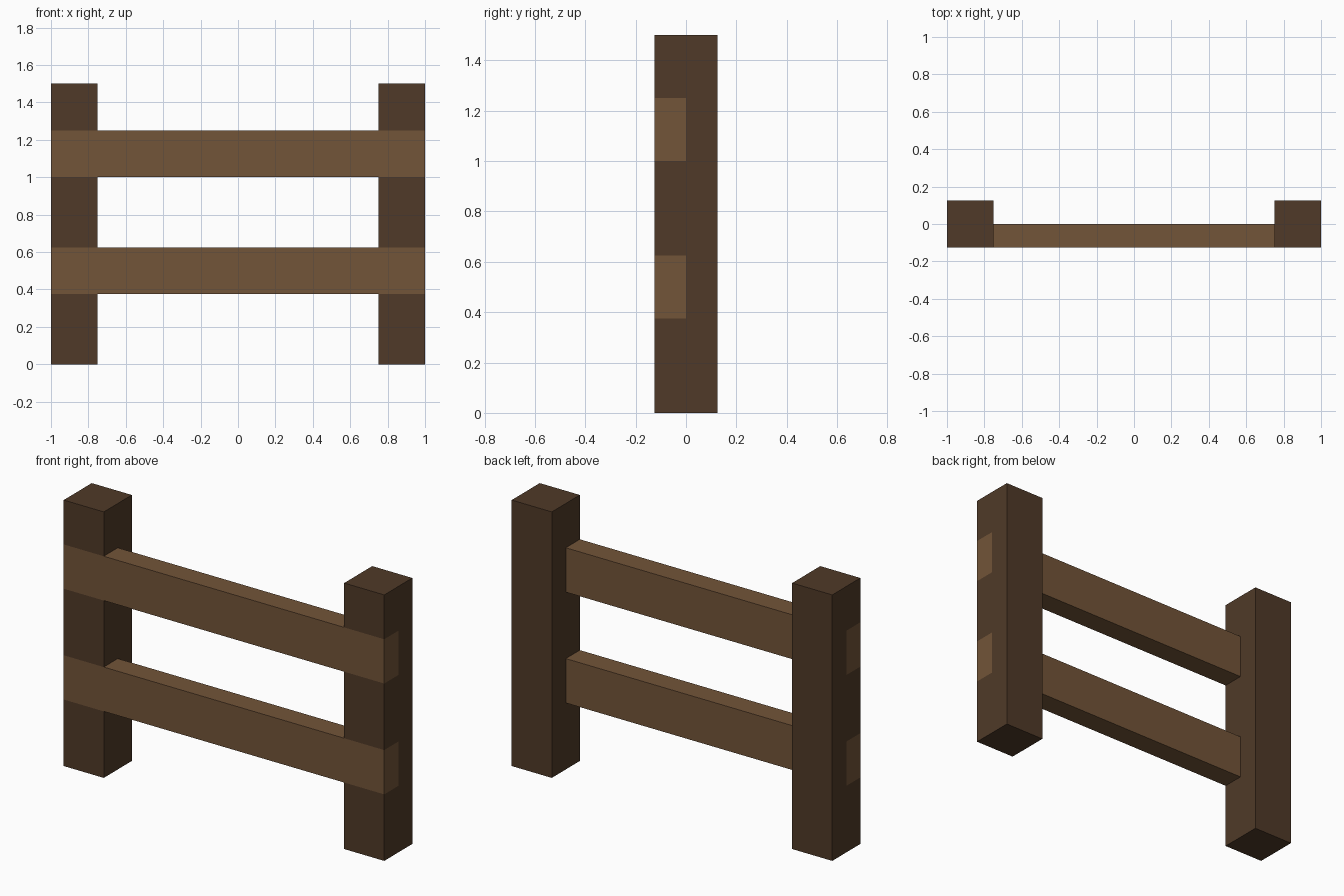
import bpy, bmesh
from mathutils import Vector

if "Cube" in bpy.data.objects:
    bpy.data.objects.remove(bpy.data.objects["Cube"])

HALF_LENGTH, POST, HEIGHT = 1.0, 0.25, 1.5
FRONT, MID, BACK = -0.125, 0.0, 0.125
RAILS = {"lower_rail": (0.375, 0.625), "upper_rail": (1.0, 1.25)}


def material(name, color):
    mat = bpy.data.materials.new(name)
    mat.diffuse_color = (*color, 1)
    mat.use_nodes = True
    mat.node_tree.nodes["Principled BSDF"].inputs["Base Color"].default_value = mat.diffuse_color
    return mat


def extrude_x(name, profile, x0, x1, mat):
    """Extrude a closed (y, z) profile along x from x0 to x1."""
    bm = bmesh.new()
    face = bm.faces.new([bm.verts.new((x0, y, z)) for y, z in profile])
    result = bmesh.ops.extrude_face_region(bm, geom=[face], use_keep_orig=True)
    moved = [v for v in result["geom"] if isinstance(v, bmesh.types.BMVert)]
    bmesh.ops.translate(bm, verts=moved, vec=Vector((x1 - x0, 0, 0)))
    bmesh.ops.recalc_face_normals(bm, faces=bm.faces)
    mesh = bpy.data.meshes.new(name)
    bm.to_mesh(mesh)
    bm.free()
    mesh.materials.append(mat)
    obj = bpy.data.objects.new(name, mesh)
    bpy.context.collection.objects.link(obj)
    return obj


dark_wood = material("dark_wood", (0.080, 0.042, 0.021))
light_wood = material("light_wood", (0.170, 0.089, 0.040))

# Posts, notched on the front so the rails sit flush
post_profile = [(BACK, HEIGHT), (BACK, 0), (FRONT, 0)]
for low, high in RAILS.values():
    post_profile += [(FRONT, low), (MID, low), (MID, high), (FRONT, high)]
post_profile.append((FRONT, HEIGHT))
extrude_x("left_post", post_profile, -HALF_LENGTH, -HALF_LENGTH + POST, dark_wood)
extrude_x("right_post", post_profile, HALF_LENGTH - POST, HALF_LENGTH, dark_wood)

# Rails running the full width
for name, (low, high) in RAILS.items():
    rail_profile = [(FRONT, low), (MID, low), (MID, high), (FRONT, high)]
    extrude_x(name, rail_profile, -HALF_LENGTH, HALF_LENGTH, light_wood)
